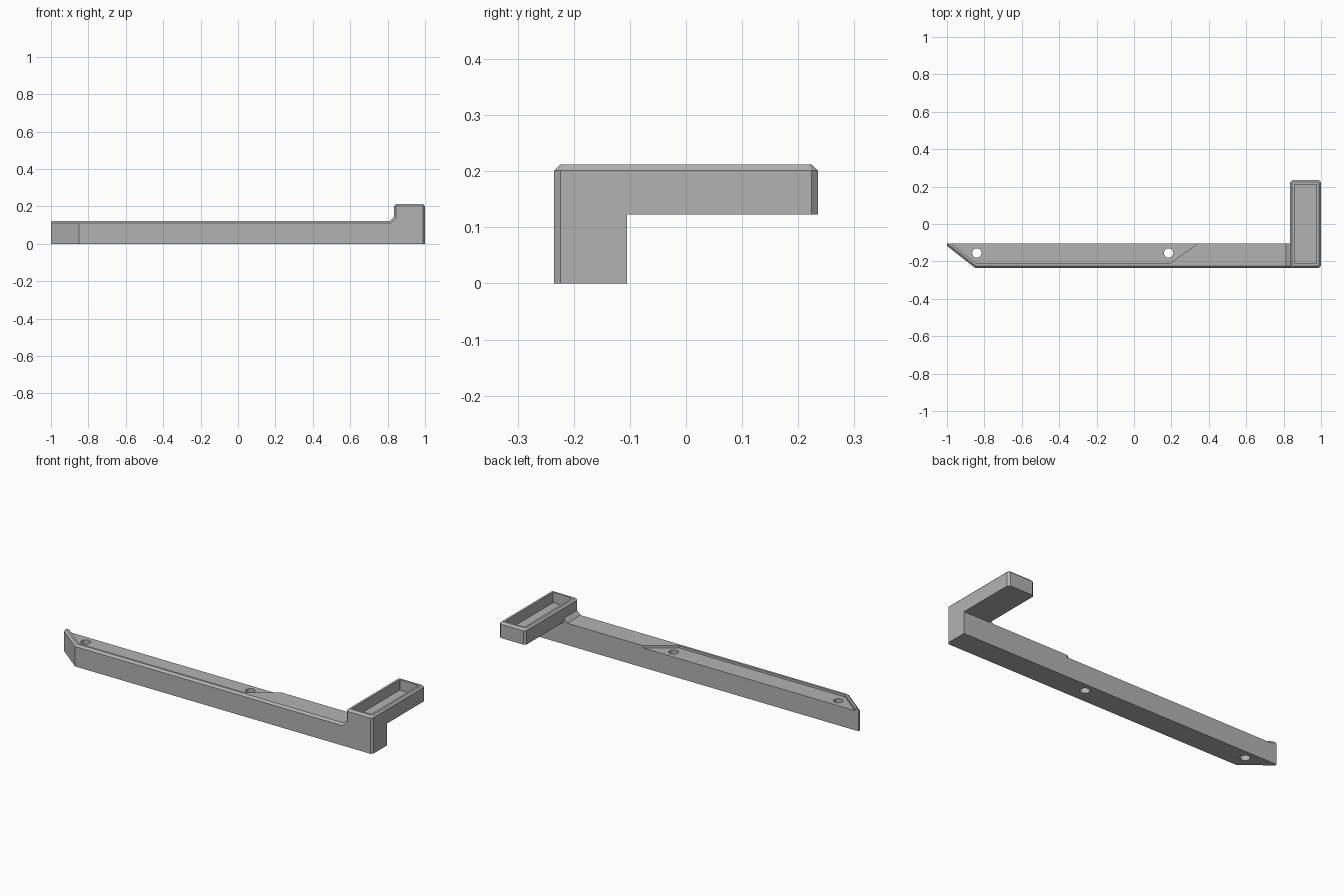
import bpy, bmesh, math

if "Cube" in bpy.data.objects:
    bpy.data.objects.remove(bpy.data.objects["Cube"])

grey = bpy.data.materials.new("plain grey")
grey.diffuse_color = (0.45, 0.45, 0.45, 1)
grey.use_nodes = True
grey.node_tree.nodes["Principled BSDF"].inputs["Base Color"].default_value = grey.diffuse_color


def loft(name, rings, hidden=False):
    """Skin a stack of equal-length point rings and cap both ends."""
    bm = bmesh.new()
    loops = [[bm.verts.new(p) for p in ring] for ring in rings]
    n = len(loops[0])
    for a, b in zip(loops, loops[1:]):
        for i in range(n):
            j = (i + 1) % n
            bm.faces.new((a[i], a[j], b[j], b[i]))
    bm.faces.new(loops[0][::-1])
    bm.faces.new(loops[-1])
    bmesh.ops.recalc_face_normals(bm, faces=bm.faces)
    me = bpy.data.meshes.new(name)
    bm.to_mesh(me)
    bm.free()
    me.materials.append(grey)
    ob = bpy.data.objects.new(name, me)
    bpy.context.collection.objects.link(ob)
    if hidden:
        ob.hide_render = True
        ob.hide_viewport = True
        ob.display_type = 'WIRE'
    return ob


def at(points, z):
    return [(x, y, z) for x, y in points]


def cut(ob, cutter):
    m = ob.modifiers.new(cutter.name, 'BOOLEAN')
    m.operation = 'DIFFERENCE'
    m.solver = 'EXACT'
    m.object = cutter


FRONT, BACK, TOP, C = -0.235, -0.105, 0.123, 0.011
X0, X1 = 0.835, 1.0

# Long arm with a pointed end and a bevelled front top edge
plan = [(-1, BACK), (-1, -0.117), (-0.85, FRONT), (X0, FRONT), (X0, BACK)]
top = [(-0.997, BACK), (-0.997, BACK - 0.0006), (-0.846, FRONT + C),
       (X0, FRONT + C), (X0, BACK)]
arm = loft("arm", [at(plan, 0), at(plan, TOP - C), at(top, TOP)])

# Shallow recess behind the front rim
pocket = [(-0.996, -0.09), (-0.842, -0.211), (0.19, -0.211),
          (0.34, BACK), (0.34, -0.09)]
cut(arm, loft("recess_cutter", [at(pocket, TOP - 0.013), at(pocket, 0.2)], True))

# Screw holes
for k, hx in enumerate((-0.84, 0.185)):
    circle = [(hx + 0.025 * math.cos(t * math.tau / 32),
               -0.155 + 0.025 * math.sin(t * math.tau / 32)) for t in range(32)]
    cut(arm, loft(f"hole_cutter_{k}", [at(circle, -0.1), at(circle, 0.3)], True))

# Post under the tray
post = [(X0, FRONT), (X1 - C, FRONT), (X1, FRONT + C), (X1, BACK), (X0, BACK)]
loft("post", [at(post, 0), at(post, TOP)])

# Sloped fillet between arm and tray
ramp = [(0.813, TOP), (X0, TOP - C), (X0, 0.145)]
nose = [(0.818, TOP - C), (X0 + C, TOP - C), (X0 + C, 0.14)]
loft("fillet", [[(x, y, z) for x, z in prof] for prof, y in
                ((nose, FRONT), (ramp, FRONT + C), (ramp, BACK))])


def tray_ring(inset, corner, z):
    """Rectangle with clipped corners."""
    x0, x1 = X0 + inset, X1 - inset
    y1 = 0.235 - inset
    c = corner
    return at([(x0 + c, -y1), (x1 - c, -y1), (x1, -y1 + c), (x1, y1 - c),
               (x1 - c, y1), (x0 + c, y1), (x0, y1 - c), (x0, -y1 + c)], z)


# Open tray: outer wall, bevel, rim, inner wall and floor
loft("tray", [tray_ring(0, C, TOP), tray_ring(0, C, 0.201),
              tray_ring(C, 0.005, 0.212), tray_ring(0.023, 0.001, 0.212),
              tray_ring(0.023, 0.001, 0.153)])
